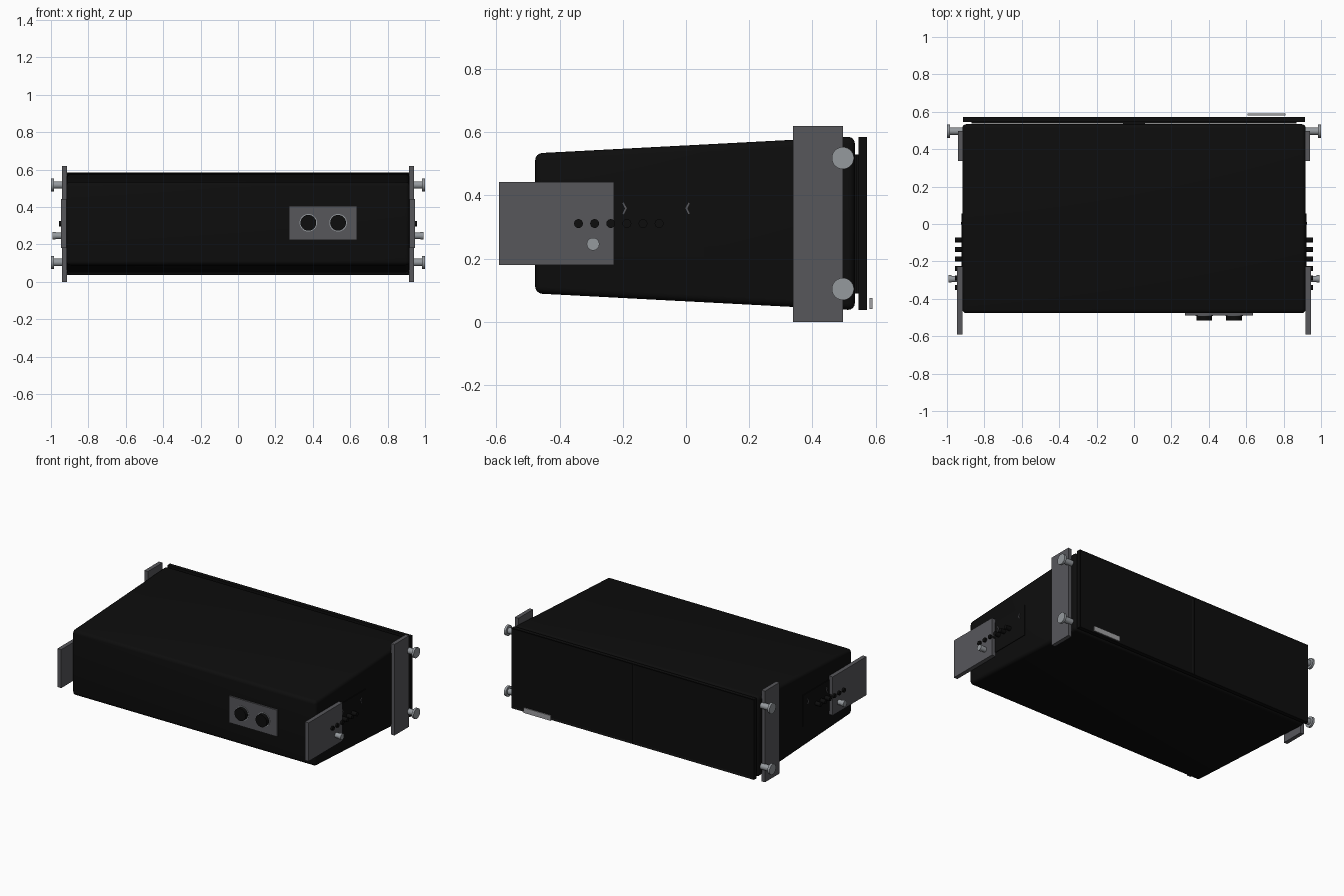
import bpy, bmesh, math
from mathutils import Matrix

if "Cube" in bpy.data.objects:
    bpy.data.objects.remove(bpy.data.objects["Cube"])


def material(name, r, g, b):
    m = bpy.data.materials.new(name)
    m.diffuse_color = (r, g, b, 1)
    m.use_nodes = True
    m.node_tree.nodes["Principled BSDF"].inputs["Base Color"].default_value = m.diffuse_color
    return m


BLACK = material("cabinet black", 0.004, 0.004, 0.004)
GREY = material("plate grey", 0.095, 0.095, 0.105)
STEEL = material("pin steel", 0.30, 0.32, 0.34)
SILVER = material("badge silver", 0.35, 0.35, 0.36)


def finish(name, bm, mat, smooth=False):
    bmesh.ops.recalc_face_normals(bm, faces=bm.faces)
    me = bpy.data.meshes.new(name)
    bm.to_mesh(me)
    bm.free()
    me.materials.append(mat)
    ob = bpy.data.objects.new(name, me)
    bpy.context.collection.objects.link(ob)
    if smooth:
        bpy.context.view_layer.objects.active = ob
        ob.select_set(True)
        bpy.ops.object.shade_smooth_by_angle(angle=math.radians(35))
        ob.select_set(False)
    return ob


def box_mesh(x, y, z):
    bm = bmesh.new()
    bmesh.ops.create_cube(bm, size=1)
    for v in bm.verts:
        v.co = [lo + (c + 0.5) * (hi - lo) for c, (lo, hi) in zip(v.co, (x, y, z))]
    return bm


def box(name, x, y, z, mat, bevel=0.0):
    bm = box_mesh(x, y, z)
    if bevel:
        bmesh.ops.bevel(bm, geom=bm.edges[:], offset=bevel, segments=1, affect='EDGES')
    return finish(name, bm, mat)


def cylinder(name, start, end, r, mat, axis='X', sides=28):
    """Capped cylinder along X or Y between two points."""
    mid = [(a + b) / 2 for a, b in zip(start, end)]
    length = sum(abs(a - b) for a, b in zip(start, end))
    rot = Matrix.Rotation(math.pi / 2, 4, 'Y' if axis == 'X' else 'X')
    bm = bmesh.new()
    bmesh.ops.create_cone(bm, cap_ends=True, segments=sides, radius1=r, radius2=r,
                          depth=length, matrix=Matrix.Translation(mid) @ rot)
    return finish(name, bm, mat, True)


# Wedge cabinet with rounded edges
bm = box_mesh((-0.918, 0.918), (-0.477, 0.534), (0, 1))
for v in bm.verts:
    lo, hi = (0.09, 0.533) if v.co.y < 0 else (0.037, 0.586)
    v.co.z = hi if v.co.z > 0.5 else lo
bmesh.ops.bevel(bm, geom=bm.edges[:], offset=0.022, segments=4, profile=0.5, affect='EDGES')
finish("cabinet", bm, BLACK, True)

# Grille: slab with two inset panels, plus its backing
bm = box_mesh((-0.913, 0.913), (0.546, 0.573), (0.038, 0.585))
bmesh.ops.bisect_plane(bm, geom=bm.verts[:] + bm.edges[:] + bm.faces[:],
                       plane_co=(0, 0, 0), plane_no=(1, 0, 0))
bm.normal_update()
panels = [f for f in bm.faces if f.normal.y > 0.9]
bmesh.ops.inset_individual(bm, faces=panels, thickness=0.015, depth=-0.005)
finish("grille", bm, BLACK)
box("grille_backing", (-0.87, 0.87), (0.538, 0.55), (0.09, 0.53), BLACK)
box("grille_centre_mount", (-0.06, 0.06), (0.53, 0.55), (0.09, 0.53), BLACK)
box("grille_badge", (0.608, 0.81), (0.581, 0.59), (0.04, 0.075), SILVER)

# Connector panel on the front
box("connector_panel", (0.273, 0.636), (-0.488, -0.47), (0.225, 0.406), GREY)
for x in (0.376, 0.535):
    cylinder("connector_ring", (x, -0.491, 0.316), (x, -0.48, 0.316), 0.047, STEEL, 'Y', 40)
    cylinder("connector", (x, -0.515, 0.316), (x, -0.48, 0.316), 0.042, BLACK, 'Y', 40)

# Rigging on both sides
for s, side in ((-1, "left"), (1, "right")):
    def span(a, b):
        return tuple(sorted((s * a, s * b)))

    box(side + "_rear_plate", span(0.915, 0.942), (0.338, 0.496), (0, 0.62), GREY)
    box(side + "_front_plate", span(0.918, 0.946), (-0.591, -0.227), (0.18, 0.442), GREY)
    box(side + "_handle_panel", span(0.91, 0.922), (-0.25, 0.057), (0.205, 0.418), BLACK)

    # Rear locking pins with flat heads
    for z in (0.104, 0.518):
        cylinder(side + "_rear_pin", (s * 0.91, 0.496, z), (s * 0.99, 0.496, z), 0.020, STEEL)
        cylinder(side + "_rear_pin_head", (s * 0.985, 0.496, z), (s, 0.496, z), 0.035, STEEL)

    # Front locking pin
    cylinder(side + "_front_pin", (s * 0.92, -0.294, 0.246), (s * 0.985, -0.294, 0.246), 0.017, STEEL)
    cylinder(side + "_front_pin_head", (s * 0.975, -0.294, 0.246), (s * 0.992, -0.294, 0.246), 0.020, STEEL)

    # Row of angle studs
    for i in range(6):
        y = -0.34 + i * 0.051
        cylinder(side + "_angle_stud", (s * 0.91, y, 0.311), (s * 0.958, y, 0.311), 0.014, BLACK, sides=20)

    # Small chevron marks on the handle panel
    for y, d in ((-0.187, -1), (-0.002, 1)):
        pts = [(0, 0), (0.010, 0.019), (0.014, 0.016), (0.006, 0),
               (0.014, -0.016), (0.010, -0.019)]
        bm = bmesh.new()
        face = bm.faces.new([bm.verts.new((s * 0.92, y + d * a, 0.359 + b)) for a, b in pts])
        ext = bmesh.ops.extrude_face_region(bm, geom=[face])
        for v in ext["geom"]:
            if isinstance(v, bmesh.types.BMVert):
                v.co.x += s * 0.006
        finish(side + "_chevron", bm, GREY)
